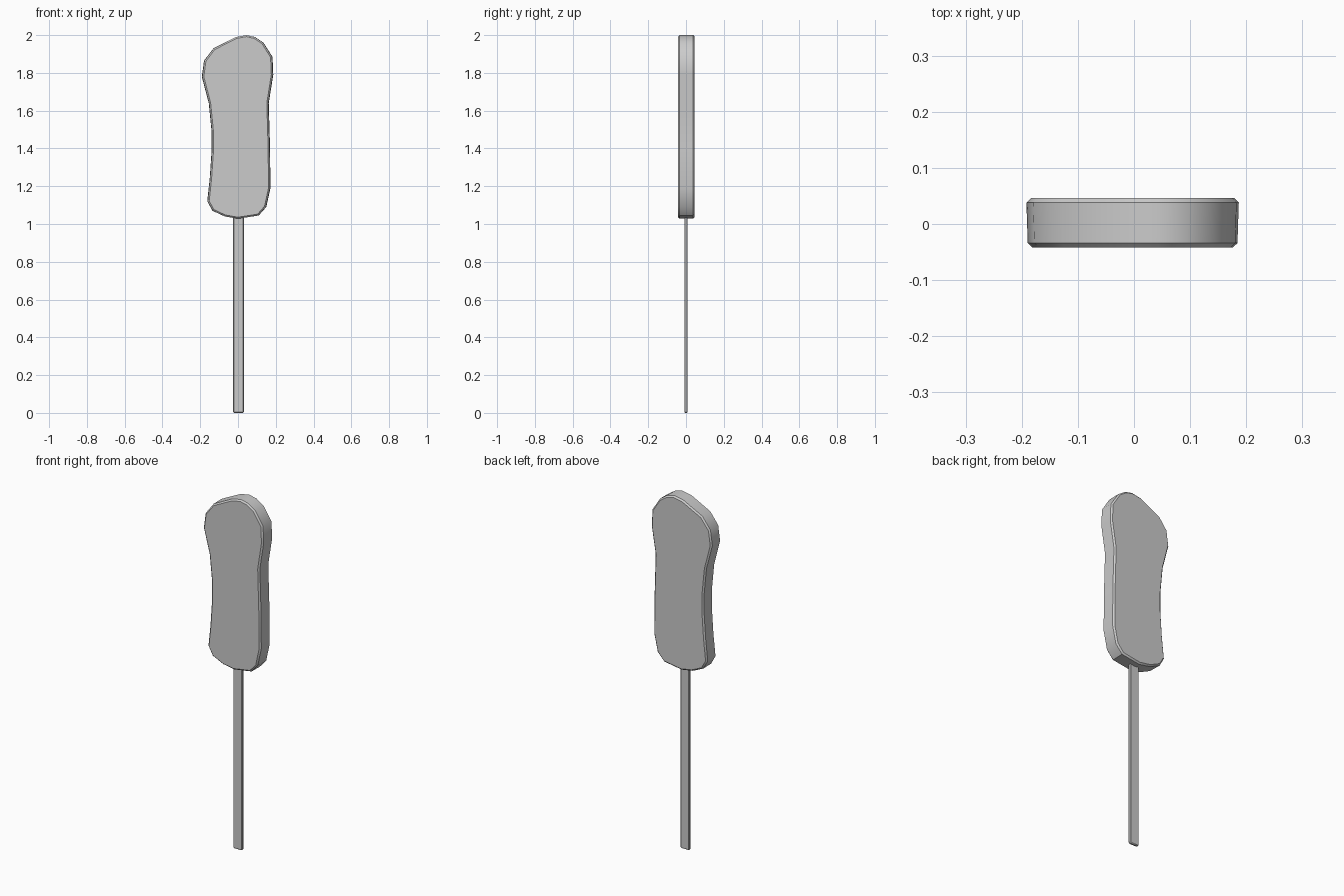
import bpy, bmesh, math

if "Cube" in bpy.data.objects:
    bpy.data.objects.remove(bpy.data.objects["Cube"])


def slab(name, outline, y_front, y_back, bevel, front_scale=1.0):
    """Extrude an x/z outline along y and chamfer both rims."""
    bm = bmesh.new()
    cx = sum(p[0] for p in outline) / len(outline)
    front = [bm.verts.new((cx + (x - cx) * front_scale, y_front, z)) for x, z in outline]
    back = [bm.verts.new((x, y_back, z)) for x, z in outline]
    caps = [bm.faces.new(front), bm.faces.new(back[::-1])]
    n = len(outline)
    for i in range(n):
        j = (i + 1) % n
        bm.faces.new((front[i], back[i], back[j], front[j]))
    bmesh.ops.recalc_face_normals(bm, faces=bm.faces[:])
    rims = [e for f in caps for e in f.edges]
    bmesh.ops.bevel(bm, geom=rims, offset=bevel, segments=1,
                    affect='EDGES', profile=0.5)
    me = bpy.data.meshes.new(name)
    bm.to_mesh(me)
    bm.free()
    ob = bpy.data.objects.new(name, me)
    bpy.context.collection.objects.link(ob)
    bpy.ops.object.select_all(action='DESELECT')
    ob.select_set(True)
    bpy.context.view_layer.objects.active = ob
    bpy.ops.object.shade_smooth_by_angle(angle=math.radians(38))
    return ob


# Wavy bar on top of the stick
bar = [
    (0.045, 2.0), (-0.01, 1.99), (-0.13, 1.93), (-0.18, 1.865), (-0.192, 1.78),
    (-0.155, 1.64), (-0.14, 1.49), (-0.14, 1.385), (-0.15, 1.24), (-0.163, 1.12),
    (-0.135, 1.07), (-0.07, 1.04), (0.0, 1.028), (0.11, 1.045), (0.15, 1.09),
    (0.172, 1.19), (0.17, 1.40), (0.163, 1.64), (0.187, 1.79), (0.183, 1.885),
    (0.135, 1.96), (0.09, 1.99),
]
slab("frozen_bar", bar, -0.042, 0.046, 0.008, 0.985)

# Thin flat stick with slightly clipped corners
l, r, c = -0.026, 0.031, 0.006
stick = [(l + c, 0), (r - c, 0), (r, c), (r, 1.06), (l, 1.06), (l, c)]
slab("stick", stick, -0.008, 0.008, 0.004)
